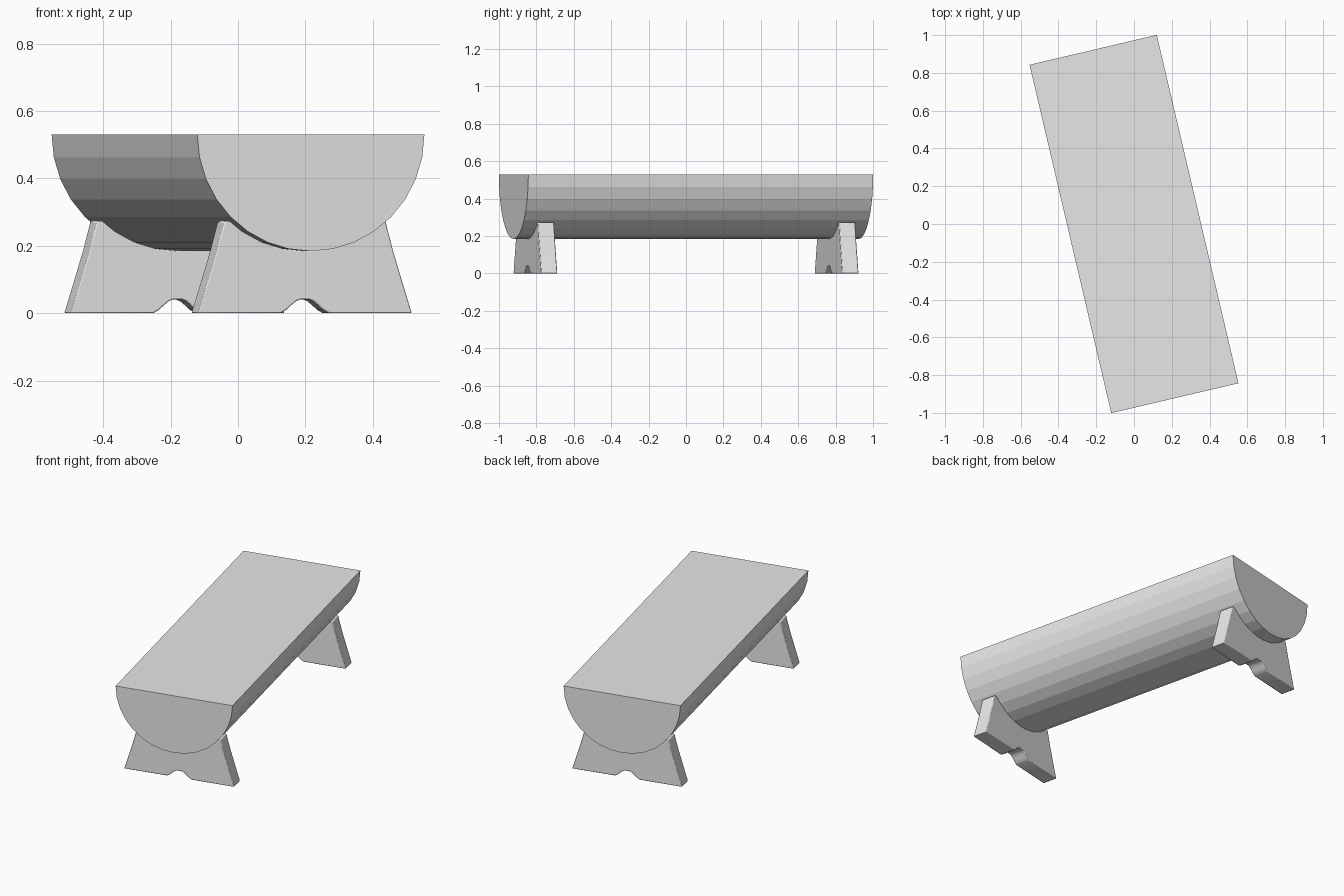
import bpy, bmesh, math
from mathutils import Matrix

cube = bpy.data.objects.get("Cube")
if cube:
    bpy.data.objects.remove(cube, do_unlink=True)

RADIUS = 0.346
TOP = 0.53
HALF_LENGTH = 0.947
TURN = Matrix.Rotation(math.radians(13.2), 4, "Z")

grey = bpy.data.materials.new("plain_grey")
grey.use_nodes = True
grey.diffuse_color = (0.8, 0.8, 0.8, 1)
grey.node_tree.nodes["Principled BSDF"].inputs["Base Color"].default_value = (0.8, 0.8, 0.8, 1)


def extrude_profile(name, profile, y, half_depth):
    """Extrude an (x, z) outline along the bench, centred on y."""
    bm = bmesh.new()
    face = bm.faces.new([bm.verts.new((x, y - half_depth, z)) for x, z in profile])
    moved = bmesh.ops.extrude_face_region(bm, geom=[face])["geom"]
    verts = [v for v in moved if isinstance(v, bmesh.types.BMVert)]
    bmesh.ops.translate(bm, verts=verts, vec=(0, 2 * half_depth, 0))
    bmesh.ops.recalc_face_normals(bm, faces=bm.faces)
    mesh = bpy.data.meshes.new(name)
    bm.to_mesh(mesh)
    bm.free()
    mesh.transform(TURN)
    mesh.materials.append(grey)
    obj = bpy.data.objects.new(name, mesh)
    bpy.context.collection.objects.link(obj)
    return obj


def arc(radius, start, end, steps):
    angles = [math.radians(start + (end - start) * i / steps) for i in range(steps + 1)]
    return [(radius * math.cos(a), TOP + radius * math.sin(a)) for a in angles]


# Half-log seat, faceted underneath and flat on top
extrude_profile("seat", arc(RADIUS, 180, 360, 16), 0, HALF_LENGTH)

# Leg outline: arched foot, slightly hollow flared side, cradle under the log
right = [(0.012, 0.041), (0.026, 0.036), (0.042, 0.023), (0.056, 0.01), (0.074, 0),
         (0.326, 0), (0.298, 0.09), (0.269, 0.185), (0.246, 0.272)]
cradle = arc(RADIUS - 0.002, 312, 228, 16)
left = [(-x, z) for x, z in reversed(right)]
outline = right + cradle + left

for name, side in (("front_leg", -1), ("back_leg", 1)):
    leg = extrude_profile(name, outline, side * 0.827, 0.0445)
    bevel = leg.modifiers.new("soft_edges", "BEVEL")
    bevel.width = 0.004
    bevel.segments = 2
    bevel.angle_limit = math.radians(40)
    bpy.ops.object.select_all(action="DESELECT")
    leg.select_set(True)
    bpy.context.view_layer.objects.active = leg
    bpy.ops.object.shade_smooth_by_angle(angle=math.radians(35))
